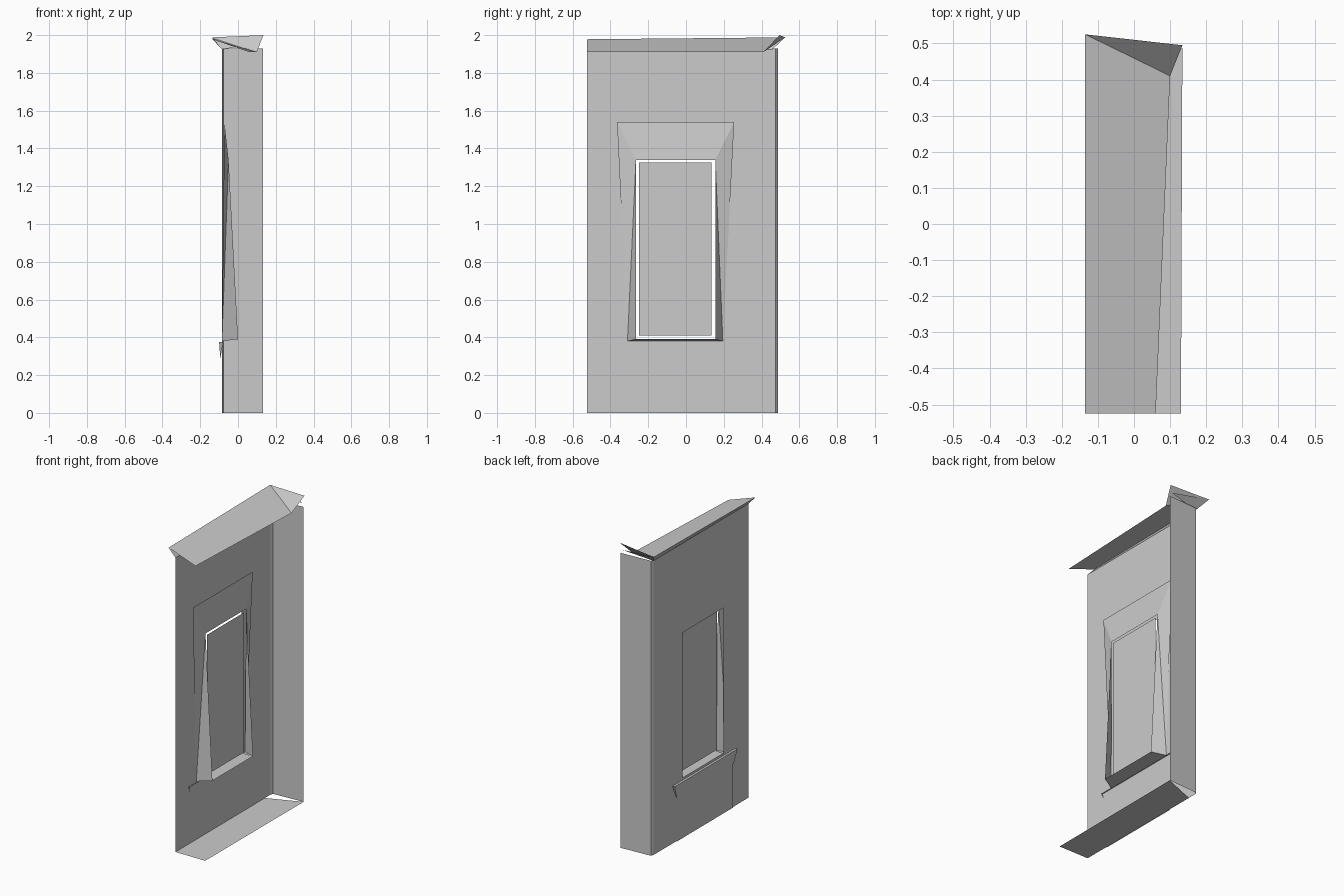
import bpy

if "Cube" in bpy.data.objects:
    bpy.data.objects.remove(bpy.data.objects["Cube"])


def sheet(name, verts, faces):
    """Create a flat-shaded thin surface object."""
    me = bpy.data.meshes.new(name)
    me.from_pydata(verts, [], faces)
    me.update()
    ob = bpy.data.objects.new(name, me)
    bpy.context.collection.objects.link(ob)
    return ob


def rect(x, y0, y1, z0, z1):
    """Four corners of an upright rectangle facing +x."""
    return [(x, y0, z0), (x, y1, z0), (x, y1, z1), (x, y0, z1)]


RING = [(i, (i + 1) % 4, 4 + (i + 1) % 4, 4 + i) for i in range(4)]
WX = -0.085                 # main wall plane
OY0, OY1 = -0.265, 0.155    # window opening
OZ0, OZ1 = 0.39, 1.34

# Main wall with a window opening
sheet("main_wall", rect(WX, -0.525, 0.457, 0, 1.925)
      + rect(WX, OY0, OY1, OZ0, OZ1), RING)

# Return wall with a narrow bevel at the corner
plan = [(WX, 0.457), (-0.078, 0.475), (0.133, 0.487)]
sheet("return_wall", [(x, y, z) for z in (0, 1.93) for x, y in plan],
      [(0, 1, 4, 3), (1, 2, 5, 4)])

# Flat base flange
sheet("base_flange", [(WX, -0.525, 0), (0.13, -0.525, 0),
                      (0.134, 0.487, 0), (WX, 0.40, 0)], [(0, 1, 2, 3)])

# Window surround, flaring outwards towards the bottom
outer = [(WX, -0.31, 0.38), (WX, 0.195, 0.38),
         (-0.072, 0.255, 1.54), (-0.072, -0.365, 1.54)]
inner = [(0, OY0, OZ0), (0, OY1, OZ0),
         (-0.05, OY1, OZ1), (-0.05, OY0, OZ1)]
sheet("window_surround", outer + inner, [
    (0, 1, 5, 4),                  # underside
    (1, 6, 5), (1, 2, 6),          # right jamb
    (2, 3, 7, 6),                  # head
    (3, 0, 7), (0, 4, 7)])         # left jamb

# Sill board inside the opening
sheet("window_sill", [(0, OY0, OZ0), (0, OY1, OZ0),
                      (WX, OY1, OZ0), (WX, OY0, OZ0)], [(0, 1, 2, 3)])

# Pane, slightly smaller than the opening
sheet("window_pane", rect(-0.05, -0.25, 0.135, 0.41, 1.325), [(0, 1, 2, 3)])

# Wedge sill on the rear face and the raised panel under it
sheet("rear_sill", [(-0.078, 0.26, 0.375), (-0.10, 0.26, 0.375),
                    (-0.094, 0.23, 0.29), (-0.078, -0.39, 0.375),
                    (-0.10, -0.39, 0.375), (-0.094, -0.36, 0.29)],
      [(0, 1, 4, 3), (1, 2, 5, 4), (0, 1, 2), (3, 5, 4)])
sheet("rear_panel", rect(-0.09, -0.36, 0.22, 0, 0.30), [(0, 3, 2, 1)])

# Sloping eave with a hipped end and a soffit back to the wall
sheet("eave", [(-0.135, -0.525, 1.978), (0.06, -0.525, 1.91),
               (0.10, 0.41, 1.91), (-0.135, 0.525, 1.988),
               (0.134, 0.495, 2.0), (WX, -0.525, 1.925),
               (WX, 0.457, 1.925), (0.12, 0.49, 1.955)],
      [(0, 1, 2, 3), (3, 2, 4), (0, 3, 6, 5), (3, 7, 6)])
